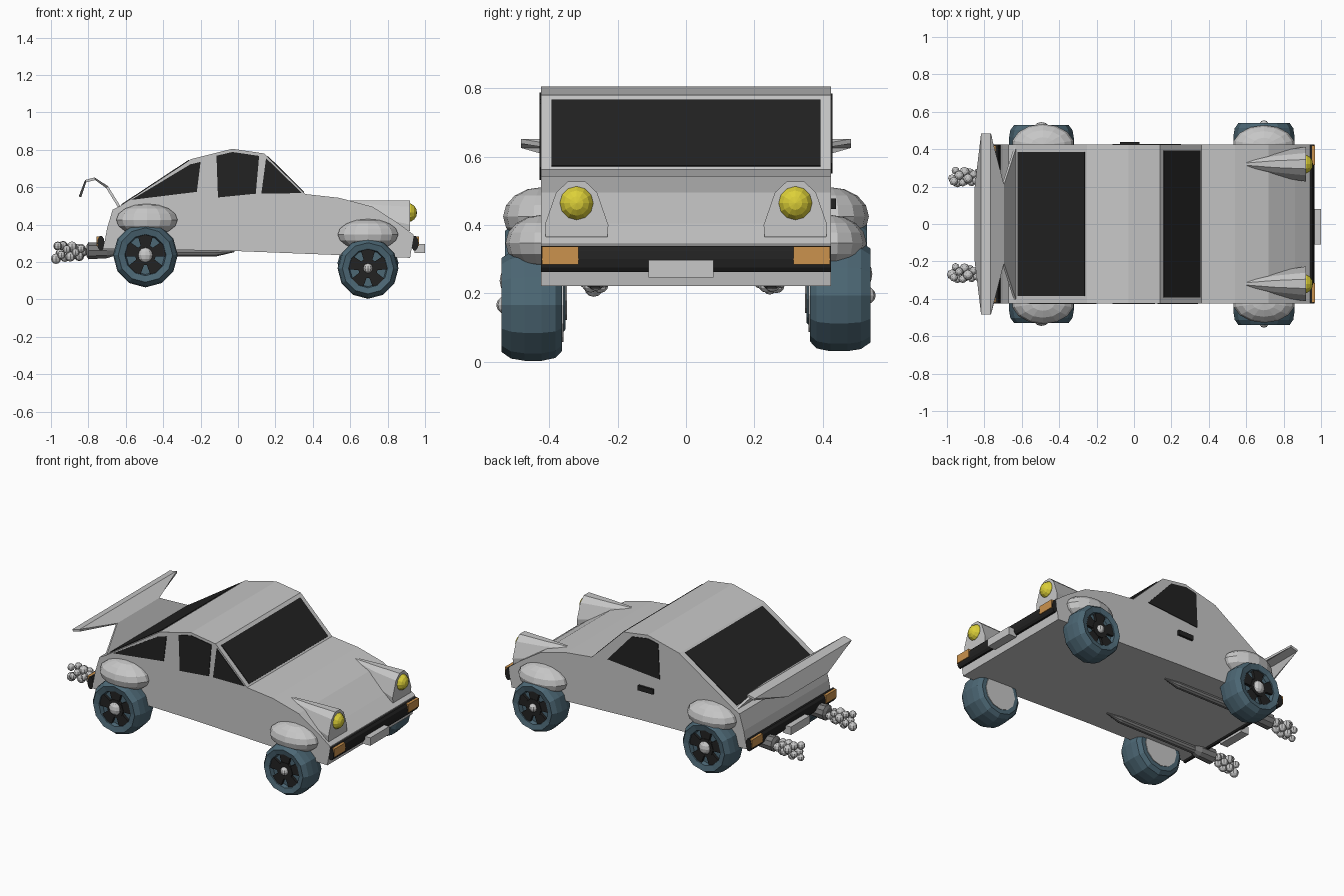
import bpy, bmesh, math, random
from mathutils import Vector, Matrix

if "Cube" in bpy.data.objects:
    bpy.data.objects.remove(bpy.data.objects["Cube"])

random.seed(4)


def mat(name, r, g, b):
    m = bpy.data.materials.new(name)
    m.diffuse_color = (r, g, b, 1)
    m.use_nodes = True
    m.node_tree.nodes["Principled BSDF"].inputs["Base Color"].default_value = m.diffuse_color
    return m


PAINT = mat("pale_grey", .57, .57, .57)
BLACK = mat("black", .016, .016, .016)
TYRE = mat("blue_grey_rubber", .072, .135, .175)
AMBER = mat("amber", .60, .29, .075)
YELLOW = mat("yellow", .72, .63, .04)
STEEL = mat("dark_steel", .2, .2, .2)


def finish(name, bm, material, fix=True):
    if fix:
        bmesh.ops.recalc_face_normals(bm, faces=bm.faces)
    me = bpy.data.meshes.new(name)
    bm.to_mesh(me)
    bm.free()
    me.materials.append(material)
    ob = bpy.data.objects.new(name, me)
    bpy.context.collection.objects.link(ob)
    return ob


def loft(name, rings, material, caps=True):
    """Join equal-length point rings into a skin."""
    bm = bmesh.new()
    vs = [[bm.verts.new(p) for p in r] for r in rings]
    n = len(vs[0])
    for a, b in zip(vs, vs[1:]):
        for i in range(n):
            j = (i + 1) % n
            bm.faces.new((a[i], a[j], b[j], b[i]))
    if caps:
        bm.faces.new(vs[0])
        bm.faces.new(vs[-1])
    return finish(name, bm, material)


def box(name, lo, hi, material):
    bm = bmesh.new()
    bmesh.ops.create_cube(bm, size=1)
    for v in bm.verts:
        v.co = [(l + h) / 2 + c * (h - l) for l, h, c in zip(lo, hi, v.co)]
    return finish(name, bm, material)


def ball(name, centre, radii, material, seg=12, rings=8, rot=Matrix()):
    bm = bmesh.new()
    bmesh.ops.create_uvsphere(bm, u_segments=seg, v_segments=rings, radius=1)
    bmesh.ops.transform(bm, matrix=Matrix.Translation(centre) @ Matrix.Diagonal((*radii, 1)) @ rot,
                        verts=bm.verts)
    return finish(name, bm, material)


def pane(name, pts, material, t=.004):
    """Thin plate standing proud of the surface on both sides of the polygon."""
    pts = [Vector(p) for p in pts]
    n = (pts[1] - pts[0]).cross(pts[2] - pts[0]).normalized() * t
    return loft(name, [[p - n for p in pts], [p + n for p in pts]], material)


def tube(name, stations, y, material, n=10):
    """Round tube along x from (x, z, radius) stations."""
    return loft(name, [[(x, y + r * math.cos(2 * math.pi * i / n), z + r * math.sin(2 * math.pi * i / n))
                        for i in range(n)] for x, z, r in stations], material)


# Body shell: side outline extruded across the full width
W = .424
outline = [(-.72, .27), (-.70, .38), (-.67, .48), (-.63, .50), (-.25, .75), (-.03, .805), (.14, .78),
           (.36, .563), (.54, .543), (.72, .495), (.86, .405), (.94, .345), (.92, .222), (0, .258),
           (-.35, .265)]
loft("body", [[(x, y, z) for x, z in outline] for y in (-W, W)], PAINT)

# Glass
pane("windscreen", [(.157, -.393, .764), (.157, .393, .764), (.352, .393, .571), (.352, -.393, .571)], BLACK)
pane("rear_window", [(-.262, -.385, .742), (-.262, .385, .742), (-.622, .385, .505), (-.622, -.385, .505)], BLACK)
side_glass = {
    "front_quarter_window": (-W, [(.15, .755), (.342, .568), (.125, .566)]),
    "door_window": (-W, [(-.115, .768), (-.03, .788), (.113, .767), (.095, .565), (-.107, .545)]),
    "rear_quarter_window": (-W, [(-.255, .722), (-.20, .735), (-.22, .575), (-.57, .532)]),
    "far_door_window": (W, [(-.105, .77), (-.03, .785), (.08, .768), (.25, .58), (-.115, .55)]),
}
for name, (y, pts) in side_glass.items():
    pane(name, [(x, y, z) for x, z in pts], BLACK)
box("door_handle", (-.075, W - .01, .447), (.03, .438, .478), BLACK)

# Headlight pods, tapering back into the bonnet
pod = [(-.09, .365), (.09, .365), (.093, .40), (.06, .495), (.025, .528), (-.025, .528), (-.06, .495), (-.093, .40)]
for s, tag in ((-1, "right"), (1, "left")):
    yc = .32 * s
    loft("headlight_pod_" + tag,
         [[(x, yc + k * a, .528 + k * (b - .528)) for a, b in pod] for x, k in ((.92, 1), (.75, .72), (.56, .12))],
         PAINT)
    ball("headlight_" + tag, (.905, yc, .464), (.052,) * 3, YELLOW, 12, 8, Matrix.Rotation(math.pi / 2, 4, 'Y'))


# Bumpers with amber corner lamps and number plates
def bar(name, xc, zc, rx, rz, y0, y1, material, n=10):
    ring = [(xc + rx * math.cos(2 * math.pi * i / n), zc + rz * math.sin(2 * math.pi * i / n)) for i in range(n)]
    loft(name, [[(x, y, z) for x, z in ring] for y in (y0, y1)], material)


for tag, xc, d in (("front", .945, 1), ("rear", -.733, -1)):
    bar(tag + "_bumper", xc, .30, .02, .04, -W, W, BLACK)
    for s in (-1, 1):
        y0, y1 = sorted((s * .315, s * .421))
        x0, x1 = sorted((xc, xc + d * .024))
        box(tag + "_corner_lamp", (x0, y0, .285), (x1, y1, .337), AMBER)
    x0, x1 = sorted((xc, xc + d * .055))
    box(tag + "_plate", (x0, -.11, .247), (x1, .08, .297), PAINT)

# Rear wing: pinched upright panel carrying a wide blade with a drooping lip
wing = [(-.635, .495, .41), (-.70, .60, .21), (-.765, .645, .483), (-.815, .632, .483), (-.845, .548, .2)]
bm = bmesh.new()
rows = [(bm.verts.new((x, -w, z)), bm.verts.new((x, w, z))) for x, z, w in wing]
for a, b in zip(rows, rows[1:]):
    bm.faces.new((a[0], a[1], b[1], b[0]))
mod = finish("rear_wing", bm, PAINT).modifiers.new("thickness", 'SOLIDIFY')
mod.thickness = .014
mod.offset = 0

# Exhaust pipes and puffs of smoke
for s, yc, tag in ((-1, -.265, "right"), (1, .25, "left")):
    tube("exhaust_pipe_" + tag, [(-.02, .256, .004), (-.12, .25, .022), (-.68, .255, .025)], yc, STEEL)
    tube("tailpipe_" + tag, [(-.66, .26, .028), (-.70, .26, .042), (-.80, .26, .048), (-.81, .26, .03)], yc, STEEL)
    for i in range(16):
        r = random.uniform(.02, .028)
        x = -.83 - .143 * i / 15
        a = i * 2.4
        spread = .022 + .016 * i / 15
        ball("smoke_puff_" + tag, (x, yc + spread * math.cos(a), .255 + spread * math.sin(a)), (r,) * 3,
             PAINT, 8, 6)


# Wheels: revolved tyre, dark spokes, pale hub
def wheel(name, x, y, z, r, s, hub):
    N = 12
    prof = [(.6, .055), (.64, .08), (.84, .088), (.96, .06), (1, .02), (1, -.03), (.95, -.07), (.82, -.09), (.64, -.09)]
    loft(name + "_tyre",
         [[(x + r * k * math.cos(2 * math.pi * i / N), y + s * d, z + r * k * math.sin(2 * math.pi * i / N))
           for i in range(N)] for k, d in prof], TYRE)

    def disc_point(rad, ang, d):
        return (x + rad * math.cos(ang), y + s * d, z + rad * math.sin(ang))

    for i in range(5):
        a = math.pi / 2 + i * 2 * math.pi / 5
        pane(name + "_spoke", [disc_point(r * .2, a - .6, .066), disc_point(r * .62, a - .38, .066),
                               disc_point(r * .66, a, .066), disc_point(r * .62, a + .38, .066),
                               disc_point(r * .2, a + .6, .066)], BLACK, .008)
    pane(name + "_hub_plate", [disc_point(r * .33, i * math.pi / 5, .068) for i in range(10)], BLACK, .009)
    pane(name + "_inner_disc", [disc_point(r * .66, i * math.pi / 6, -.09) for i in range(12)], PAINT, .004)
    ball(name + "_hub", (x, y + s * .075, z), (hub, .028, hub), PAINT, 10, 6)


for s, tag, lift in ((-1, "right", 0), (1, "left", .028)):
    wheel("front_wheel_" + tag, .695, s * .452, .166 + lift, .163, s, .026)
    wheel("rear_wheel_" + tag, -.495, s * .442, .237 + lift * .7, .173, s, .04)
    # Rounded wheel arches
    ball("front_arch_" + tag, (.695, s * .42, .347), (.166, .108, .083), PAINT, 14, 8)
    ball("rear_arch_" + tag, (-.487, s * .42, .425), (.168, .115, .086), PAINT, 14, 8)
